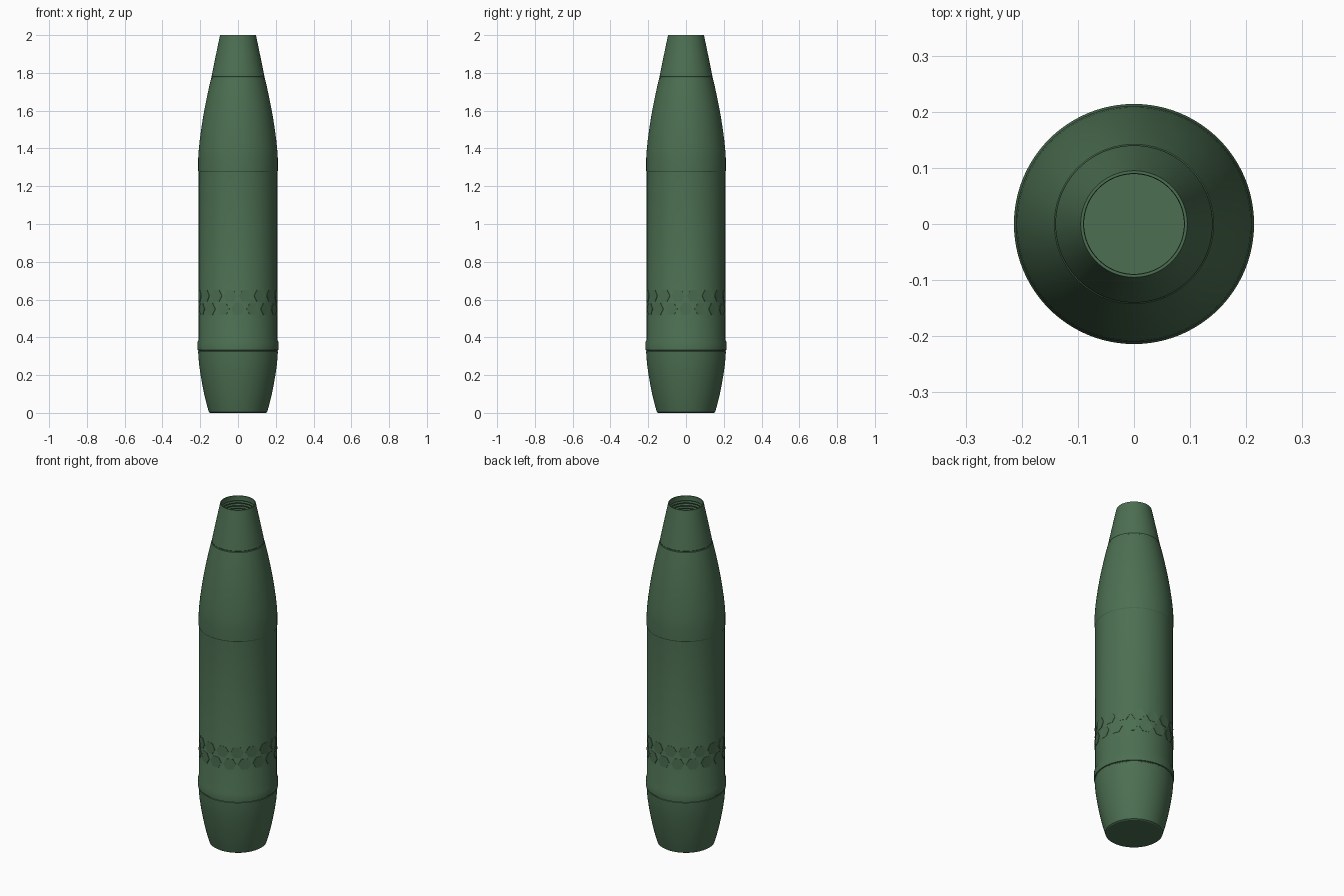
import bpy, math

if "Cube" in bpy.data.objects:
    bpy.data.objects.remove(bpy.data.objects["Cube"])

N = 96
green = bpy.data.materials.new("olive_green")
green.diffuse_color = (0.072, 0.158, 0.083, 1)
green.use_nodes = True
green.node_tree.nodes["Principled BSDF"].inputs["Base Color"].default_value = green.diffuse_color


def add_object(name, verts, faces):
    me = bpy.data.meshes.new(name)
    me.from_pydata(verts, [], faces)
    me.materials.append(green)
    ob = bpy.data.objects.new(name, me)
    bpy.context.collection.objects.link(ob)
    bpy.ops.object.select_all(action='DESELECT')
    ob.select_set(True)
    bpy.context.view_layer.objects.active = ob
    bpy.ops.object.shade_smooth_by_angle(angle=math.radians(25))
    return ob


def lathe(name, profile):
    """Revolve (radius, z) points, listed from the bottom centre outwards, capping both ends."""
    verts, faces = [], []
    for r, z in profile:
        for i in range(N):
            a = 2 * math.pi * i / N
            verts.append((r * math.cos(a), r * math.sin(a), z))
    for k in range(len(profile) - 1):
        for i in range(N):
            j = (i + 1) % N
            faces.append((k * N + i, k * N + j, (k + 1) * N + j, (k + 1) * N + i))
    faces.append(tuple(reversed(range(N))))
    last = (len(profile) - 1) * N
    faces.append(tuple(last + i for i in range(N)))
    return add_object(name, verts, faces)


# Curved tail, driving band, straight wall, front bearing ring, ogive and nose
profile = [(0.148, 0), (0.154, 0.004), (0.167, 0.05), (0.179, 0.10), (0.189, 0.15),
           (0.198, 0.20), (0.205, 0.25), (0.209, 0.29), (0.211, 0.325),
           (0.209, 0.327), (0.209, 0.331), (0.214, 0.333), (0.214, 0.375), (0.208, 0.39),
           (0.208, 1.275), (0.2105, 1.28), (0.2105, 1.35), (0.208, 1.39), (0.203, 1.44),
           (0.195, 1.50), (0.186, 1.56), (0.175, 1.62), (0.163, 1.68), (0.151, 1.735),
           (0.142, 1.772), (0.139, 1.774), (0.139, 1.778), (0.140, 1.78),
           (0.118, 1.89), (0.095, 2.0), (0.090, 2.0)]

# Threaded well in the nose, from the rim down to its floor
z = 1.992
while z > 1.82:
    profile += [(0.089, z), (0.0925 if z < 1.98 else 0.090, z - 0.008)]
    z -= 0.016
profile += [(0.089, 1.81), (0.089, 1.80)]
lathe("shell_body", profile)

# Two staggered rows of thin hexagonal pads around the lower wall
verts, faces = [], []
for row, zc in enumerate((0.55, 0.62)):
    for n in range(16):
        mid = 2 * math.pi * (n + 0.5 * row) / 16
        b = len(verts)
        for rad in (0.206, 0.2105):
            for k in range(6):
                t = math.pi / 3 * k
                a = mid + 0.036 * math.cos(t) / 0.208
                verts.append((rad * math.cos(a), rad * math.sin(a), zc + 0.036 * math.sin(t)))
        faces.append(tuple(b + 6 + k for k in range(6)))
        faces.append(tuple(b + 5 - k for k in range(6)))
        for k in range(6):
            m = (k + 1) % 6
            faces.append((b + k, b + m, b + 6 + m, b + 6 + k))
add_object("hexagon_pads", verts, faces)
